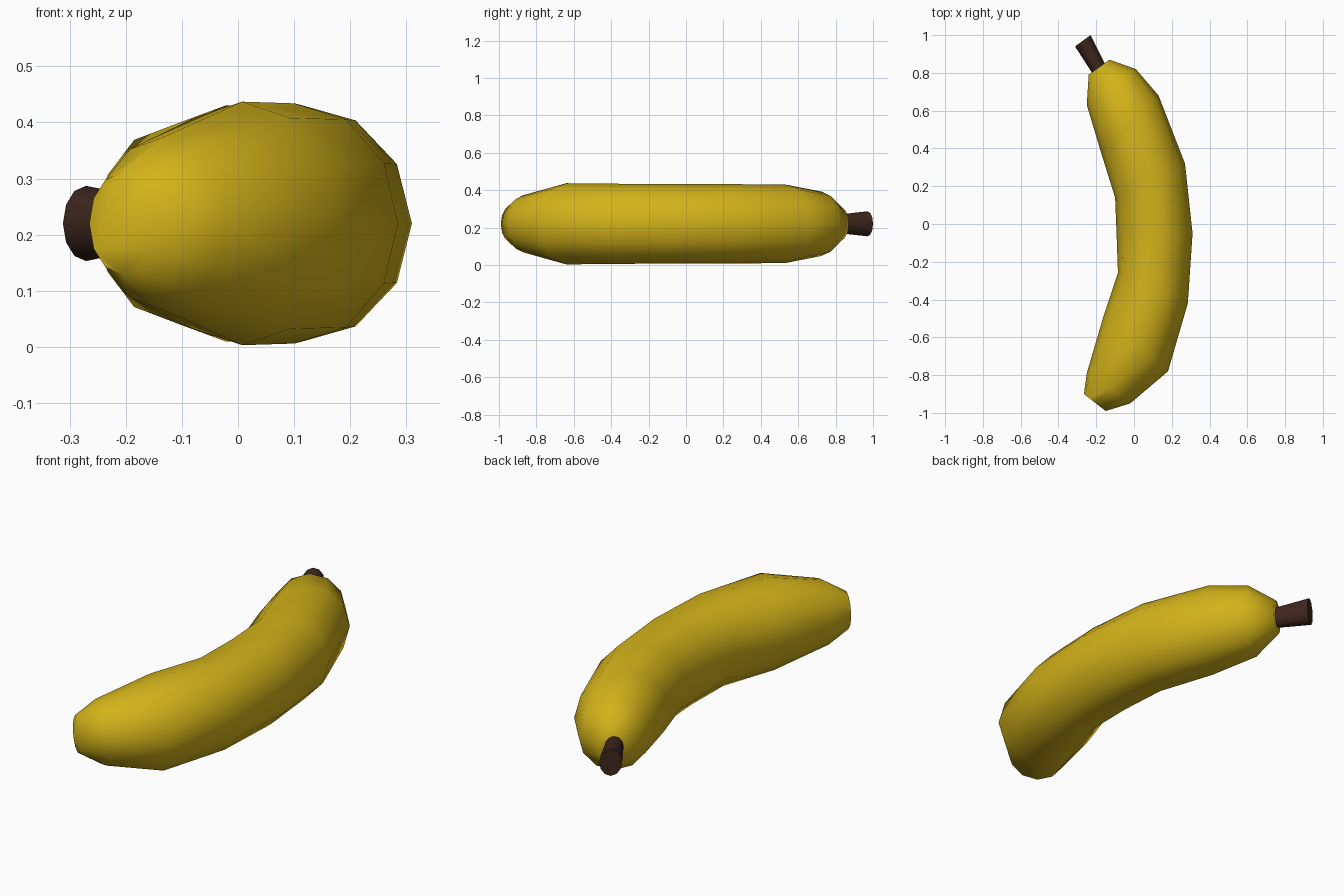
import bpy, bmesh
from math import sin, cos, pi, radians
from mathutils import Vector

if "Cube" in bpy.data.objects:
    bpy.data.objects.remove(bpy.data.objects["Cube"])

Z = 0.22      # height of the centre line
SIDES = 12


def loft(name, rings, color, angle):
    """Skin elliptical rings: (inner x, inner y, outer x, outer y, half height)."""
    bm = bmesh.new()
    loops = []
    for ix, iy, ox, oy, h in rings:
        inner, outer = Vector((ix, iy, Z)), Vector((ox, oy, Z))
        mid, half = (inner + outer) / 2, (outer - inner) / 2
        loops.append([bm.verts.new(mid + half * cos(2 * pi * i / SIDES)
                                   + Vector((0, 0, h * sin(2 * pi * i / SIDES))))
                      for i in range(SIDES)])
    for a, b in zip(loops, loops[1:]):
        for i in range(SIDES):
            j = (i + 1) % SIDES
            bm.faces.new((a[i], a[j], b[j], b[i]))
    bm.faces.new(loops[0])
    bm.faces.new(loops[-1])
    bmesh.ops.recalc_face_normals(bm, faces=bm.faces)
    mesh = bpy.data.meshes.new(name)
    bm.to_mesh(mesh)
    bm.free()
    obj = bpy.data.objects.new(name, mesh)
    bpy.context.collection.objects.link(obj)
    mat = bpy.data.materials.new(name + "_colour")
    mat.diffuse_color = color
    mat.use_nodes = True
    mat.node_tree.nodes["Principled BSDF"].inputs["Base Color"].default_value = mat.diffuse_color
    mesh.materials.append(mat)
    bpy.ops.object.select_all(action='DESELECT')
    obj.select_set(True)
    bpy.context.view_layer.objects.active = obj
    bpy.ops.object.shade_smooth_by_angle(angle=radians(angle))
    return obj


# Curved fruit body, from the stem end to the blossom end
loft("banana_body", [
    (-0.24, 0.79, -0.13, 0.87, 0.085),
    (-0.25, 0.63, 0.01, 0.82, 0.172),
    (-0.175, 0.38, 0.13, 0.68, 0.21),
    (-0.10, 0.14, 0.27, 0.32, 0.212),
    (-0.092, -0.06, 0.31, -0.05, 0.212),
    (-0.085, -0.26, 0.285, -0.42, 0.214),
    (-0.165, -0.50, 0.18, -0.78, 0.217),
    (-0.25, -0.79, -0.02, -0.95, 0.153),
    (-0.265, -0.90, -0.15, -0.99, 0.09),
], (0.65, 0.45, 0.01, 1), 60)

# Dark stem, flaring towards its cut end
loft("stem", [
    (-0.212, 0.785, -0.142, 0.825, 0.048),
    (-0.312, 0.94, -0.23, 1.0, 0.067),
], (0.05, 0.02, 0.013, 1), 40)
